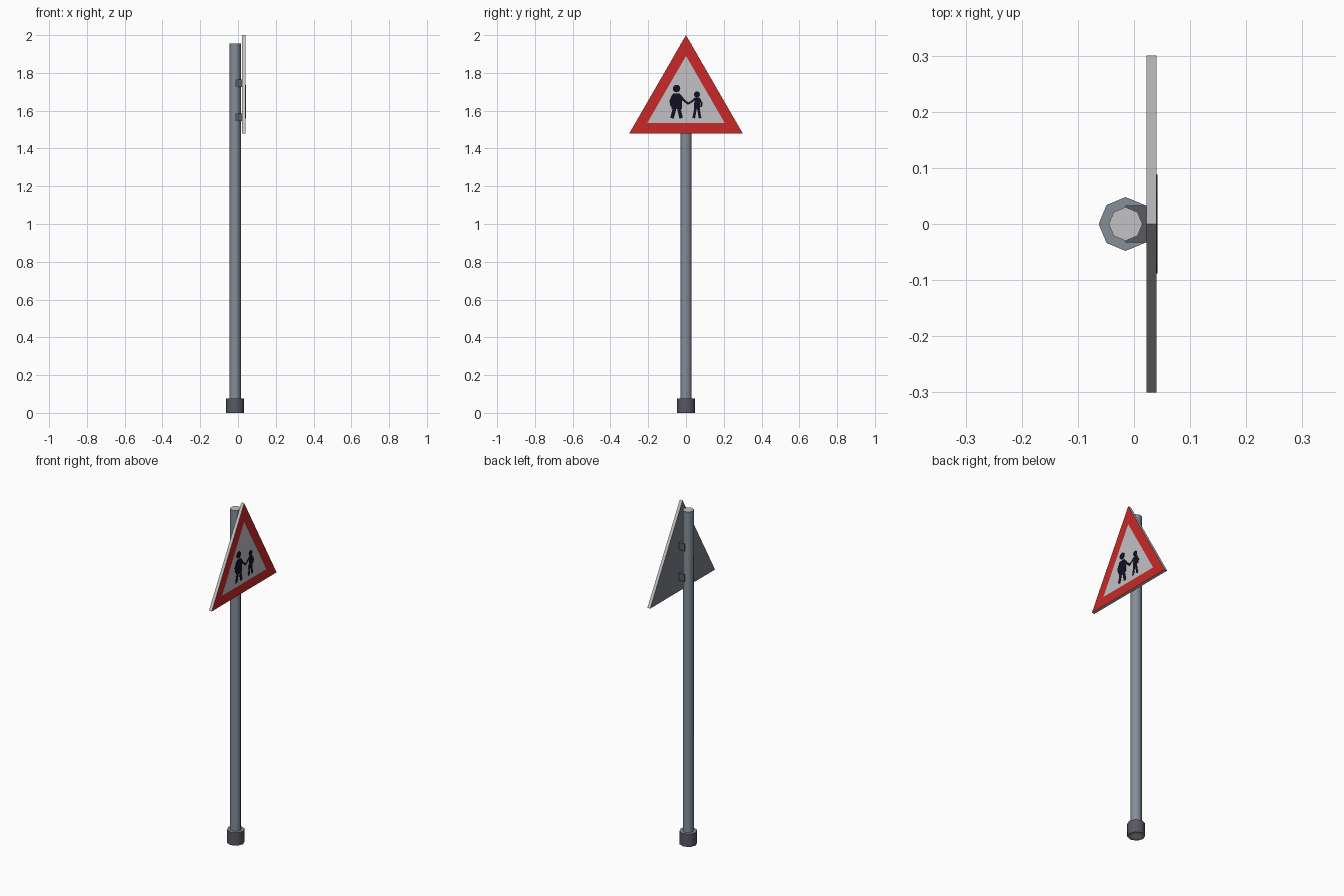
import bpy, bmesh, math

if "Cube" in bpy.data.objects:
    bpy.data.objects.remove(bpy.data.objects["Cube"])


def material(name, rgb):
    m = bpy.data.materials.new(name)
    m.diffuse_color = (*rgb, 1)
    m.use_nodes = True
    m.node_tree.nodes["Principled BSDF"].inputs["Base Color"].default_value = m.diffuse_color
    return m


WHITE = material("off_white", (0.54, 0.54, 0.56))
RED = material("sign_red", (0.58, 0.022, 0.022))
STEEL = material("blue_grey_steel", (0.24, 0.27, 0.32))
DARK = material("dark_grey", (0.10, 0.10, 0.125))
BACK = material("back_grey", (0.20, 0.21, 0.24))
INK = material("near_black", (0.006, 0.005, 0.016))
POLE_X = -0.015


def finish(bm, name, mats, rule=None, smooth=False):
    bmesh.ops.recalc_face_normals(bm, faces=bm.faces[:])
    bm.normal_update()
    if rule:
        for f in bm.faces:
            f.material_index = rule(f)
    me = bpy.data.meshes.new(name)
    bm.to_mesh(me)
    bm.free()
    for m in mats:
        me.materials.append(m)
    ob = bpy.data.objects.new(name, me)
    bpy.context.collection.objects.link(ob)
    if smooth:
        bpy.ops.object.select_all(action='DESELECT')
        ob.select_set(True)
        bpy.context.view_layer.objects.active = ob
        bpy.ops.object.shade_smooth_by_angle(angle=math.radians(50))
    return ob


def octagon(bm, r, z):
    return [bm.verts.new((POLE_X + r * math.cos(i * math.pi / 4),
                          r * math.sin(i * math.pi / 4), z)) for i in range(8)]


def bridge(bm, a, b):
    n = len(a)
    for i in range(n):
        bm.faces.new((a[i], a[(i + 1) % n], b[(i + 1) % n], b[i]))


def is_cap(f):
    return 1 if abs(f.normal.z) > 0.9 else 0


# Pole with light end caps
bm = bmesh.new()
lo, hi = octagon(bm, 0.030, 0.0), octagon(bm, 0.030, 1.955)
bridge(bm, lo, hi)
bm.faces.new(lo)
bm.faces.new(hi)
finish(bm, "pole", [STEEL, WHITE], is_cap, True)

# Foot collar around the pole
bm = bmesh.new()
rings = [octagon(bm, r, z) for r, z in
         ((0.048, 0), (0.048, 0.076), (0.030, 0.076), (0.030, 0))]
for i in range(4):
    bridge(bm, rings[i], rings[(i + 1) % 4])
finish(bm, "foot_collar", [DARK, STEEL], is_cap, True)

# Brackets joining pole and sign
for name, z in (("lower_bracket", 1.565), ("upper_bracket", 1.745)):
    bm = bmesh.new()
    bmesh.ops.create_cube(bm, size=1)
    for v in bm.verts:
        v.co = (0.0035 + v.co.x * 0.037, v.co.y * 0.066, z + v.co.z * 0.042)
    finish(bm, name, [DARK])

# Triangular sign: red border, white field, light rim, grey back
bm = bmesh.new()
outer = [(-0.30, 1.48), (0.30, 1.48), (0, 2.0)]
inner = [(-0.205, 1.535), (0.205, 1.535), (0, 1.89)]
back = [bm.verts.new((0.022, y, z)) for y, z in outer]
front = [bm.verts.new((0.040, y, z)) for y, z in outer]
field = [bm.verts.new((0.040, y, z)) for y, z in inner]
bridge(bm, back, front)
bridge(bm, front, field)
bm.faces.new(field)
bm.faces.new(back)


def sign_rule(f):
    if f.normal.x < -0.9:
        return 2
    return 1 if f.normal.x > 0.9 and len(f.verts) == 4 else 0


finish(bm, "sign_panel", [WHITE, RED, BACK], sign_rule)


# Walking figures: thin plates on the sign face
def plate(bm, pts):
    a = [bm.verts.new((0.040, y, z)) for y, z in pts]
    b = [bm.verts.new((0.0415, y, z)) for y, z in pts]
    bridge(bm, a, b)
    bm.faces.new(a)
    bm.faces.new(b)


def limb(bm, p, q, w):
    dy, dz = q[0] - p[0], q[1] - p[1]
    k = w / 2 / math.hypot(dy, dz)
    ny, nz = -dz * k, dy * k
    plate(bm, [(p[0] + ny, p[1] + nz), (q[0] + ny, q[1] + nz),
               (q[0] - ny, q[1] - nz), (p[0] - ny, p[1] - nz)])


def figure(name, head, r, torso, limbs):
    bm = bmesh.new()
    plate(bm, [(head[0] + r * math.cos(i * math.pi / 6),
                head[1] + r * math.sin(i * math.pi / 6)) for i in range(12)])
    plate(bm, torso)
    for p, q, w in limbs:
        limb(bm, p, q, w)
    finish(bm, name, [INK])


figure("large_figure", (-0.050, 1.717), 0.020,
       [(-0.068, 1.690), (-0.032, 1.690), (-0.020, 1.650), (-0.020, 1.610), (-0.076, 1.610), (-0.074, 1.650)],
       [((-0.060, 1.615), (-0.074, 1.560), 0.019),
        ((-0.038, 1.615), (-0.026, 1.560), 0.019),
        ((-0.066, 1.685), (-0.082, 1.650), 0.013),
        ((-0.082, 1.653), (-0.076, 1.622), 0.012),
        ((-0.034, 1.683), (-0.012, 1.655), 0.013),
        ((-0.014, 1.657), (0.012, 1.636), 0.011)])

figure("small_figure", (0.058, 1.686), 0.016,
       [(0.048, 1.670), (0.069, 1.670), (0.075, 1.640), (0.074, 1.608), (0.042, 1.608), (0.043, 1.640)],
       [((0.050, 1.612), (0.041, 1.560), 0.014),
        ((0.065, 1.612), (0.075, 1.560), 0.014),
        ((0.068, 1.667), (0.083, 1.640), 0.010),
        ((0.083, 1.642), (0.080, 1.620), 0.010),
        ((0.050, 1.665), (0.031, 1.648), 0.010),
        ((0.033, 1.650), (0.010, 1.636), 0.010)])
